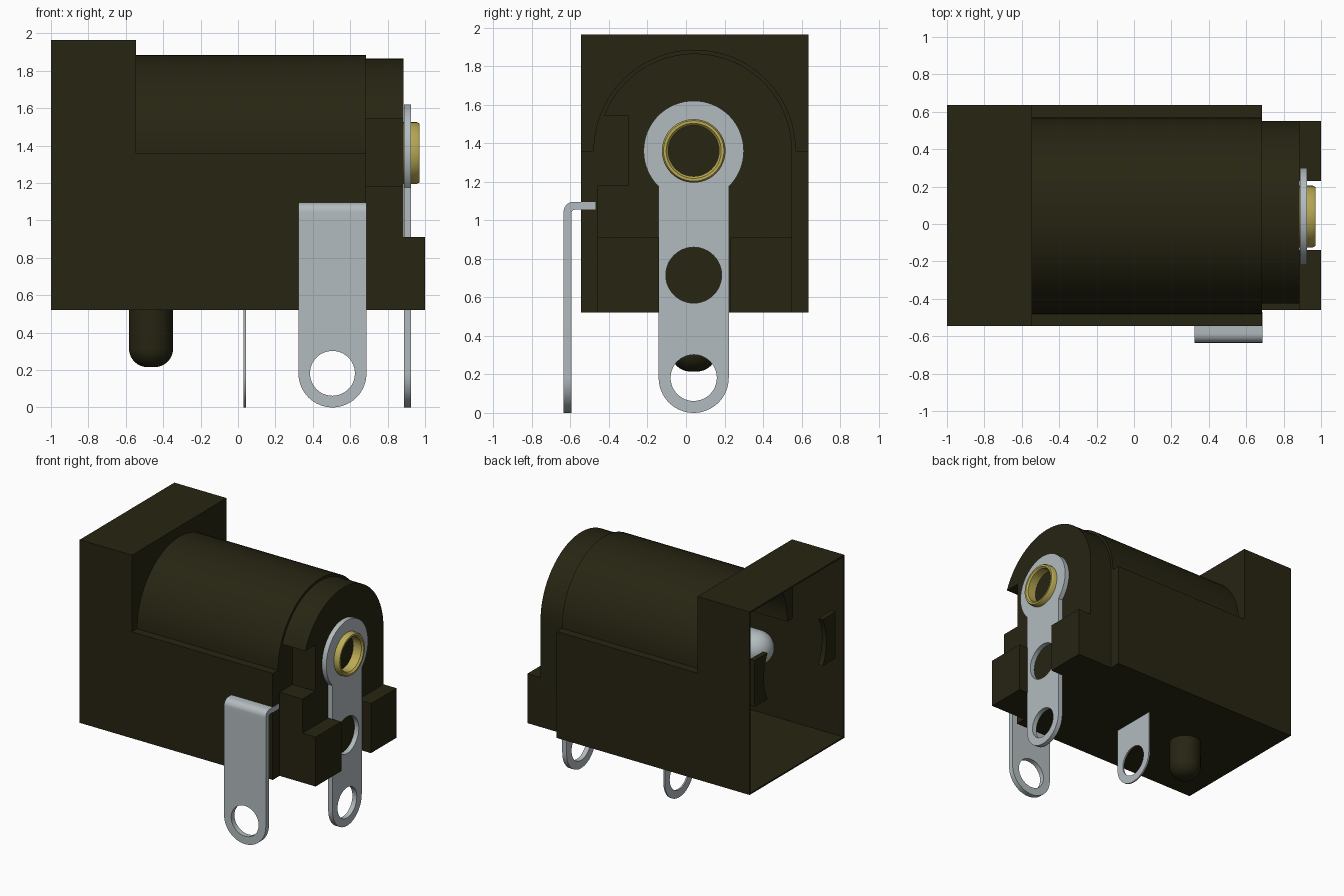
import bpy, bmesh, math
from mathutils import Matrix

cube = bpy.data.objects.get("Cube")
if cube:
    bpy.data.objects.remove(cube, do_unlink=True)


def material(name, rgb, rough):
    m = bpy.data.materials.new(name)
    m.use_nodes = True
    m.diffuse_color = (*rgb, 1)
    bsdf = next(n for n in m.node_tree.nodes if n.type == 'BSDF_PRINCIPLED')
    bsdf.inputs["Base Color"].default_value = (*rgb, 1)
    bsdf.inputs["Roughness"].default_value = rough
    return m


PLASTIC = material("dark_plastic", (0.020, 0.018, 0.006), 0.6)
TIN = material("tin_grey", (0.45, 0.50, 0.52), 0.5)
BRASS = material("brass", (0.50, 0.41, 0.09), 0.5)

CY, CZ = 0.045, 1.36      # socket axis
BASE = 0.52               # underside of the housing
WALL = 0.012

# Local (u, v, w) frames: side-on sections run along x, front-on ones along -y
ALONG_X = Matrix(((0, 0, 1, 0), (1, 0, 0, 0), (0, 1, 0, 0), (0, 0, 0, 1)))
ALONG_Y = Matrix(((1, 0, 0, 0), (0, 0, -1, 0), (0, 1, 0, 0), (0, 0, 0, 1)))


def finish(ob, mat):
    ob.data.materials.clear()
    ob.data.materials.append(mat)
    bpy.ops.object.select_all(action='DESELECT')
    ob.select_set(True)
    bpy.context.view_layer.objects.active = ob
    bpy.ops.object.shade_smooth_by_angle(angle=math.radians(35))
    return ob


def plate(name, loops, lo, hi, frame, mat):
    """Extrude an outline (first loop) with holes (other loops) from lo to hi."""
    cu = bpy.data.curves.new(name, 'CURVE')
    cu.dimensions = '2D'
    cu.fill_mode = 'BOTH'
    cu.extrude = (hi - lo) / 2
    for loop in loops:
        sp = cu.splines.new('POLY')
        sp.points.add(len(loop) - 1)
        for p, (u, v) in zip(sp.points, loop):
            p.co = (u, v, 0, 1)
        sp.use_cyclic_u = True
    tmp = bpy.data.objects.new(name + "_outline", cu)
    bpy.context.collection.objects.link(tmp)
    dg = bpy.context.evaluated_depsgraph_get()
    me = bpy.data.meshes.new_from_object(tmp.evaluated_get(dg))
    bpy.data.objects.remove(tmp, do_unlink=True)
    bpy.data.curves.remove(cu)
    me.name = name
    me.transform(frame @ Matrix.Translation((0, 0, (lo + hi) / 2)))
    bm = bmesh.new()
    bm.from_mesh(me)
    bmesh.ops.remove_doubles(bm, verts=bm.verts, dist=1e-5)
    bmesh.ops.recalc_face_normals(bm, faces=bm.faces)
    bm.to_mesh(me)
    bm.free()
    ob = bpy.data.objects.new(name, me)
    bpy.context.collection.objects.link(ob)
    return finish(ob, mat)


def lathe(name, profile, frame, mat, closed=False, steps=48):
    """Spin (radius, height) points about the local z axis."""
    bm = bmesh.new()
    vs = [bm.verts.new((r, 0, h)) for r, h in profile]
    es = [bm.edges.new(p) for p in zip(vs, vs[1:])]
    if closed:
        es.append(bm.edges.new((vs[-1], vs[0])))
    bmesh.ops.spin(bm, geom=vs + es, cent=(0, 0, 0), axis=(0, 0, 1),
                   angle=math.tau, steps=steps)
    bmesh.ops.remove_doubles(bm, verts=bm.verts, dist=1e-5)
    bmesh.ops.recalc_face_normals(bm, faces=bm.faces)
    bm.transform(frame)
    me = bpy.data.meshes.new(name)
    bm.to_mesh(me)
    bm.free()
    ob = bpy.data.objects.new(name, me)
    bpy.context.collection.objects.link(ob)
    return finish(ob, mat)


def arc(cu, cv, r, a0, a1, n=32):
    return [(cu + r * math.cos(math.radians(a0 + (a1 - a0) * i / n)),
             cv + r * math.sin(math.radians(a0 + (a1 - a0) * i / n)))
            for i in range(n + 1)]


def circle(cu, cv, r):
    return arc(cu, cv, r, 0, 360, 48)[:-1]


def rect(u0, v0, u1, v1):
    return [(u0, v0), (u1, v0), (u1, v1), (u0, v1)]


def body_section(t):
    """Box with a narrower half-round roof, inset by t."""
    return ([(-0.545 + t, BASE + t), (0.635 - t, BASE + t), (0.635 - t, CZ - t),
             (CY + 0.525 - t, CZ - t)] + arc(CY, CZ, 0.525 - t, 0, 180, 48)
            + [(CY - 0.525 + t, CZ - t), (-0.545 + t, CZ - t)])


def flange_section(t):
    return rect(-0.545 + t, BASE + t, 0.635 - t, 1.965 - t)


# Hollow housing, open at the plug end
plate("flange", [flange_section(0), flange_section(WALL)], -1, -0.545, ALONG_X, PLASTIC)
plate("flange_back", [flange_section(0), body_section(WALL)],
      -0.545 - WALL, -0.545, ALONG_X, PLASTIC)
plate("body", [body_section(0), body_section(WALL)], -0.545, 0.685, ALONG_X, PLASTIC)
plate("body_end_wall", [body_section(0)], 0.685 - WALL, 0.685, ALONG_X, PLASTIC)

# Rear block with a side notch
notch_angle = 180 - math.degrees(math.asin((1.545 - CZ) / 0.505))
plate("rear_block", [[(-0.46, BASE), (0.55, BASE)] + arc(CY, CZ, 0.505, 0, notch_angle, 48)
                     + [(-0.30, 1.545), (-0.30, 1.18), (-0.46, 1.18)]],
      0.685, 0.885, ALONG_X, PLASTIC)

# Feet either side of the rear terminal
for side, y0, y1 in (("right", -0.46, -0.14), ("left", 0.23, 0.55)):
    plate("rear_foot_" + side, [rect(y0, BASE, y1, 0.91)], 0.885, 1.0, ALONG_X, PLASTIC)

# Curved plug guides in the mouth
for side, s in (("left", 1), ("right", -1)):
    inner = [(CY + s * (u - CY), v) for u, v in arc(CY, CZ, 0.39, -28, 28, 16)]
    plate("plug_guide_" + side, [inner + [(CY + s * 0.505, 1.545), (CY + s * 0.505, 1.18)]],
          -0.985, -0.945, ALONG_X, PLASTIC)

# Locating peg under the flange
lathe("locating_peg", [(0, 0.215)] + arc(0.018, 0.315, 0.10, -90, 0, 10) + [(0.118, BASE + 0.01)],
      Matrix.Translation((-0.465, 0.04, 0)), PLASTIC)

# Centre pin with a round tip pointing out of the mouth
to_axis = Matrix.Translation((0, 0.04, CZ)) @ Matrix.Rotation(math.pi / 2, 4, 'Y')
lathe("centre_pin", [(0, -0.77)] + arc(0, -0.64, 0.13, -90, 0, 12)[1:] + [(0.13, 0.68)],
      to_axis, TIN)

# Rear terminal: ring, strip and solder eye
EYE_Z, EYE_R, HOLE_R = 0.182, 0.182, 0.12
a = math.degrees(math.acos(EYE_R / 0.26))
plate("rear_terminal", [arc(0.04, CZ, 0.26, -a, 180 + a, 48) + arc(0.04, EYE_Z, EYE_R, 180, 360),
                        circle(0.04, CZ, 0.15), circle(0.04, 0.715, 0.145),
                        circle(0.04, EYE_Z, HOLE_R)],
      0.887, 0.925, ALONG_X, TIN)

# Brass rivet around the pin
lathe("rivet", [(0.165, 0.886), (0.165, 0.957), (0.157, 0.97), (0.143, 0.97),
                (0.132, 0.957), (0.132, 0.886)], to_axis, BRASS, closed=True)

# Middle terminal, a thin tab below the housing
plate("middle_terminal", [[(0.04 + EYE_R, BASE + 0.01), (0.04 - EYE_R, BASE + 0.01)]
                          + arc(0.04, EYE_Z, EYE_R, 180, 360),
                          circle(0.04, EYE_Z, HOLE_R)], 0.03, 0.042, ALONG_X, TIN)

# Side terminal: flat leg and a bent top entering the housing
plate("side_terminal_leg", [[(0.505 + EYE_R, 1.0), (0.505 - EYE_R, 1.0)]
                            + arc(0.505, EYE_Z, EYE_R, 180, 360),
                            circle(0.505, EYE_Z, HOLE_R)], 0.595, 0.635, ALONG_Y, TIN)
plate("side_terminal_bend", [[(-0.635, 1.0), (-0.595, 1.0)] + arc(-0.575, 1.035, 0.02, 180, 90, 6)
                             + [(-0.47, 1.055), (-0.47, 1.095)]
                             + arc(-0.585, 1.045, 0.05, 90, 180, 10)],
      0.323, 0.687, ALONG_X, TIN)
